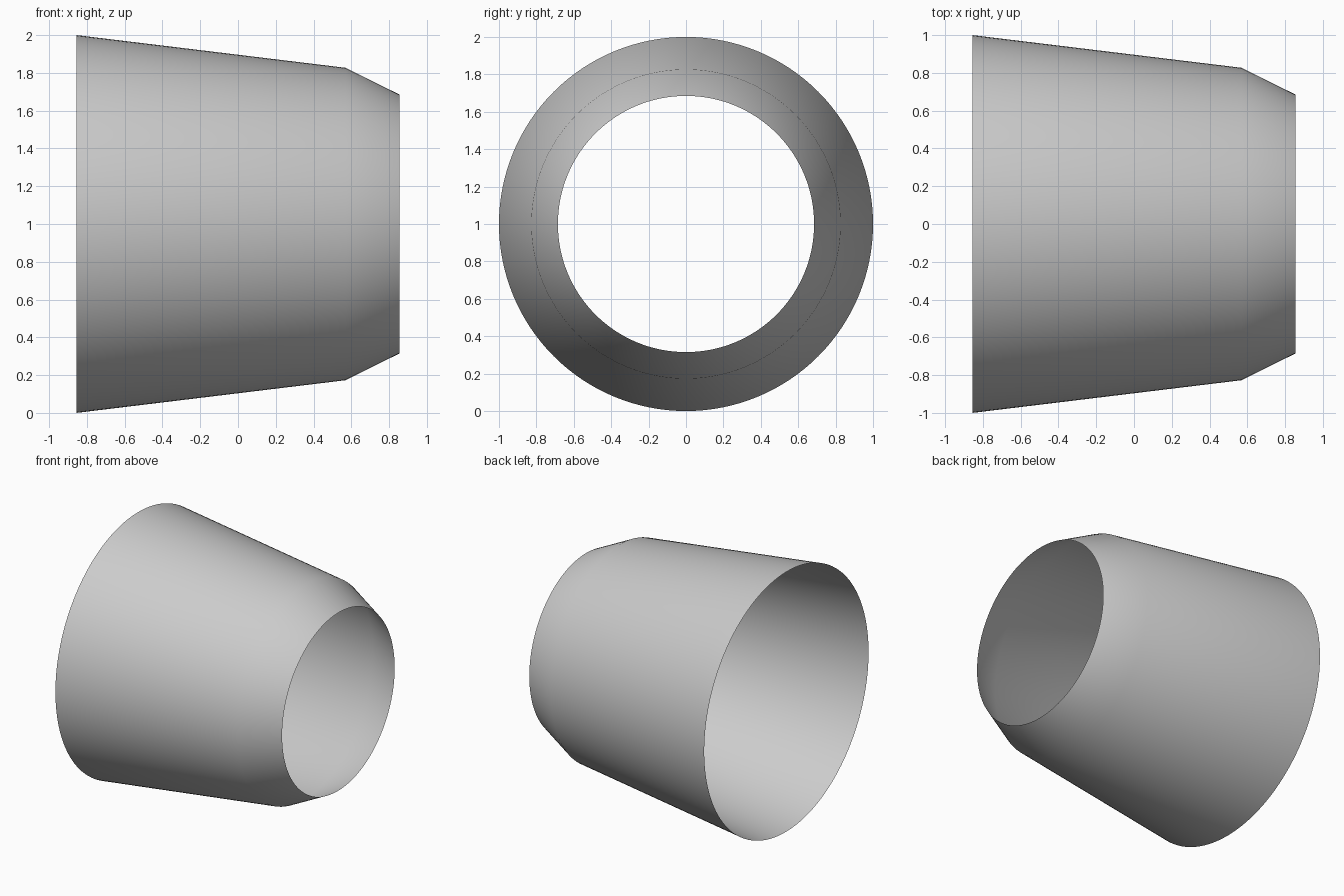
import bpy, bmesh
from math import cos, sin, tau

cube = bpy.data.objects.get("Cube")
if cube:
    bpy.data.objects.remove(cube, do_unlink=True)

# Plain grey finish
grey = bpy.data.materials.new("light_grey")
grey.use_nodes = True
colour = (0.6, 0.6, 0.6, 1)
grey.diffuse_color = colour
grey.node_tree.nodes["Principled BSDF"].inputs["Base Color"].default_value = colour

# Open thin shell: (x, radius) profile revolved around the x axis
profile = [(-0.855, 1.0), (0.57, 0.827), (0.855, 0.685)]
SIDES = 128
bm = bmesh.new()
rings = [[bm.verts.new((x, r * cos(tau * i / SIDES), 1 + r * sin(tau * i / SIDES)))
          for i in range(SIDES)] for x, r in profile]
for a, b in zip(rings, rings[1:]):
    for i in range(SIDES):
        j = (i + 1) % SIDES
        bm.faces.new((a[i], a[j], b[j], b[i])).smooth = True
bmesh.ops.recalc_face_normals(bm, faces=bm.faces)

# Normals point away from the axis
bm.normal_update()
face = bm.faces[:][0]
centre = face.calc_center_median()
if face.normal.y * centre.y + face.normal.z * (centre.z - 1) < 0:
    bmesh.ops.reverse_faces(bm, faces=bm.faces)

mesh = bpy.data.meshes.new("tapered_sleeve")
bm.to_mesh(mesh)
bm.free()
mesh.materials.append(grey)
sleeve = bpy.data.objects.new("tapered_sleeve", mesh)
bpy.context.collection.objects.link(sleeve)
